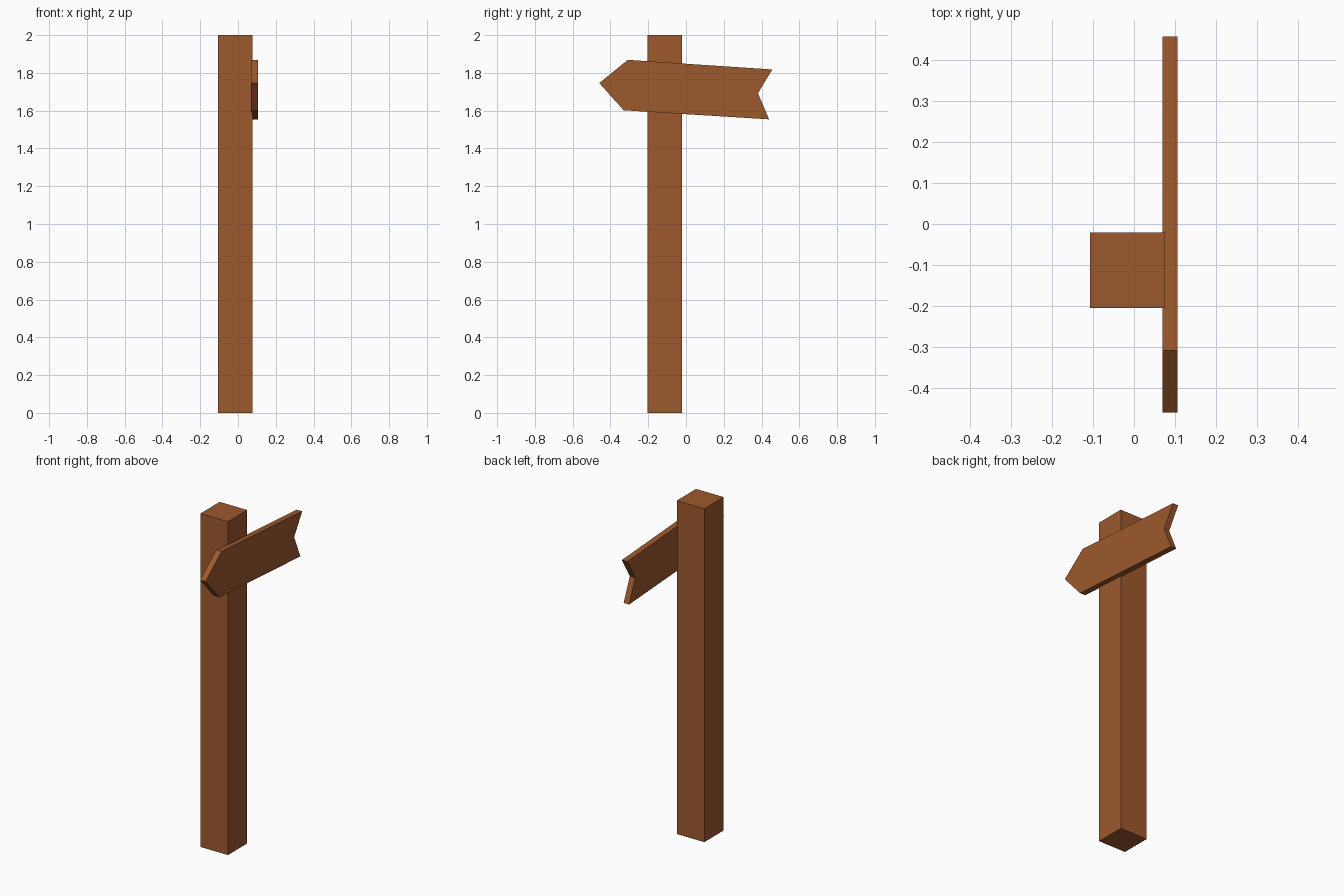
import bpy, bmesh

if "Cube" in bpy.data.objects:
    bpy.data.objects.remove(bpy.data.objects["Cube"])

wood = bpy.data.materials.new("brown wood")
wood.diffuse_color = (0.34, 0.10, 0.026, 1)
wood.use_nodes = True
wood.node_tree.nodes["Principled BSDF"].inputs["Base Color"].default_value = wood.diffuse_color


def extrude_profile(name, points, offset):
    """Make a solid from a planar outline swept along an offset vector."""
    bm = bmesh.new()
    face = bm.faces.new([bm.verts.new(p) for p in points])
    swept = bmesh.ops.extrude_face_region(bm, geom=[face])["geom"]
    moved = [g for g in swept if isinstance(g, bmesh.types.BMVert)]
    bmesh.ops.translate(bm, verts=moved, vec=offset)
    bmesh.ops.recalc_face_normals(bm, faces=bm.faces)
    mesh = bpy.data.meshes.new(name)
    bm.to_mesh(mesh)
    bm.free()
    mesh.materials.append(wood)
    obj = bpy.data.objects.new(name, mesh)
    bpy.context.collection.objects.link(obj)
    return obj


# Square upright post
x0, x1, y0, y1 = -0.107, 0.076, -0.204, -0.021
extrude_profile("post", [(x0, y0, 0), (x1, y0, 0), (x1, y1, 0), (x0, y1, 0)], (0, 0, 2))

# Tilted arrow board with pointed front end and notched tail
outline = [(-0.459, 1.746), (-0.33, 1.602), (0.44, 1.554),
           (0.381, 1.692), (0.457, 1.818), (-0.308, 1.869)]
extrude_profile("arrow_board", [(0.07, y, z) for y, z in outline], (0.036, 0, 0))
